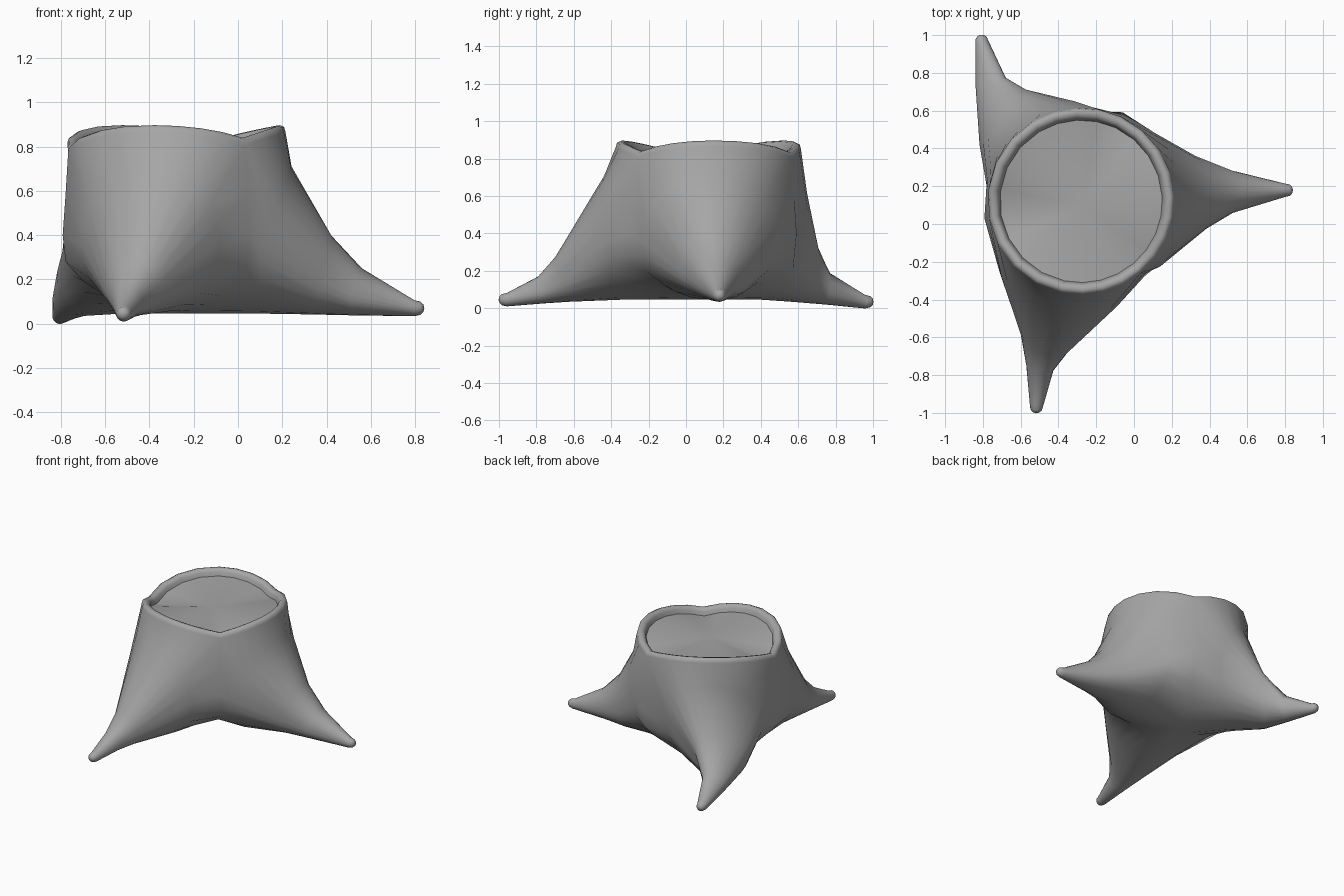
import bpy, bmesh
from math import sin, cos, pi, radians
from mathutils import Vector

if "Cube" in bpy.data.objects:
    bpy.data.objects.remove(bpy.data.objects["Cube"])

C = Vector((-.28, .12, 0))         # trunk axis
RIM, N = .495, 24                  # rim radius, points around each root
RIM_HIGH = .897
TIP_ANG = [3, 121, 258]            # directions of the roots
VALLEY_ANG = [65, 190, 310]        # creases between the roots
VALLEY_LOW = [.838, .805, .84]     # rim height at the creases
# crease profile, rim to underside: radius, height
CREASE = [(.495, .80), (.507, .58), (.52, .40), (.507, .28), (.43, .195),
          (.32, .125), (.20, .085), (.10, .06), (0, .047)]

# Root tip, then sections: two side points (x, y), side height, ridge point, underside height
ROOTS = [
    ((.842, .18, .07), [
        ((.51, .285), (.51, .055), .13, (.56, .17, .25), .038),
        ((.30, .37), (.36, -.03), .20, (.42, .16, .40), .042),
        ((.07, .49), (.10, -.24), .36, (.242, .14, .71), .046)]),
    ((-.813, 1.002, .035), [
        ((-.838, .72), (-.68, .77), .115, (-.745, .765, .19), .02),
        ((-.818, .42), (-.585, .70), .23, (-.645, .62, .38), .035),
        ((-.78, .20), (-.26, .60), .38, (-.548, .55, .71), .046)]),
    ((-.52, -1.002, .046), [
        ((-.425, -.77), (-.57, -.75), .09, (-.50, -.79, .17), .026),
        ((-.345, -.66), (-.60, -.58), .15, (-.47, -.69, .28), .035),
        ((-.08, -.42), (-.71, -.26), .36, (-.40, -.42, .72), .046)]),
]


def mix(a, b, t):
    return a + (b - a) * t


def around(deg, r, z):
    a = radians(deg)
    return Vector((C.x + r * cos(a), C.y + r * sin(a), z))


def oval(mid, side, up, down):
    """Ring made of half ellipses above and below its widest line."""
    pts = []
    for i in range(N):
        a = 2 * pi * i / N
        c = cos(a)
        pts.append(mid + side * sin(a) + (up * c if c > 0 else down * -c))
    return pts


def rim_dir(k, i):
    """Angle and height of the rim for point i (-4..4) of root k."""
    v = k if i >= 0 else (k - 1) % 3
    t = abs(i) / 4
    turn = (VALLEY_ANG[v] - TIP_ANG[k] + 180) % 360 - 180
    return TIP_ANG[k] + turn * t, mix(RIM_HIGH, VALLEY_LOW[v], t ** 2)


def root_end(k):
    """Where a root joins: a third of the rim, two creases, the underside centre."""
    pts = []
    for i in range(N):
        j = i if i <= N // 2 else i - N
        if abs(j) <= 4:
            a, z = rim_dir(k, j)
            pts.append(around(a, RIM, z - .03))
        else:
            v = k if j > 0 else (k - 1) % 3
            r, z = CREASE[abs(j) - 4]
            pts.append(around(VALLEY_ANG[v], r, z))
    return pts


def bridge(bm, a, b):
    for i in range(len(a)):
        j = (i + 1) % len(a)
        bm.faces.new((a[i], a[j], b[j], b[i]))


def fan(bm, ring, p):
    v = bm.verts.new(p)
    for i in range(len(ring)):
        bm.faces.new((ring[i], ring[(i + 1) % len(ring)], v))


bm = bmesh.new()
add = lambda pts: [bm.verts.new(p) for p in pts]

# Three horn-shaped roots
for k, (tip, sections) in enumerate(ROOTS):
    tip = Vector(tip)
    s1, s2 = (Vector((*p, tip.z)) for p in sections[0][:2])
    d = ((s1 + s2) / 2 - tip).normalized()
    side = Vector((d.y, -d.x, 0))
    rings = []
    for back, r in ((.005, .018), (.018, .03), (.045, .036)):     # rounded tip
        up = Vector((0, 0, r))
        rings.append(oval(tip + d * back, side * r, up, -up))
    for s1, s2, h, ridge, low in sections:
        s1, s2 = Vector((*s1, h)), Vector((*s2, h))
        mid = (s1 + s2) / 2
        rings.append(oval(mid, (s1 - s2) / 2, Vector(ridge) - mid, Vector((0, 0, low - h))))
    rings.append(root_end(k))
    rings = [add(r) for r in rings]
    fan(bm, rings[0], tip)
    for a, b in zip(rings, rings[1:]):
        bridge(bm, a, b)

# Rounded lip and sunken top
order = [rim_dir(k, i) for k in range(3) for i in range(-4, 4)]
lip = [add([around(a, r, z + dz) for a, z in order]) for r, dz in
       ((RIM, -.03), (.489, -.008), (.47, 0), (.449, -.006), (.438, -.022), (.43, -.05))]
for a, b in zip(lip, lip[1:]):
    bridge(bm, a, b)
fan(bm, lip[-1], (-.27, .10, .825))

# Weld the roots to each other and to the rim
bmesh.ops.remove_doubles(bm, verts=bm.verts[:], dist=.0015)
bmesh.ops.recalc_face_normals(bm, faces=bm.faces[:])
mesh = bpy.data.meshes.new("rooted_stump")
bm.to_mesh(mesh)
bm.free()
stump = bpy.data.objects.new("rooted_stump", mesh)
bpy.context.collection.objects.link(stump)
mat = bpy.data.materials.new("dark_grey")
mat.diffuse_color = (.38, .38, .38, 1)
mat.use_nodes = True
mat.node_tree.nodes["Principled BSDF"].inputs["Base Color"].default_value = mat.diffuse_color
mesh.materials.append(mat)
bpy.context.view_layer.objects.active = stump
stump.select_set(True)
bpy.ops.object.shade_smooth_by_angle(angle=radians(60))
